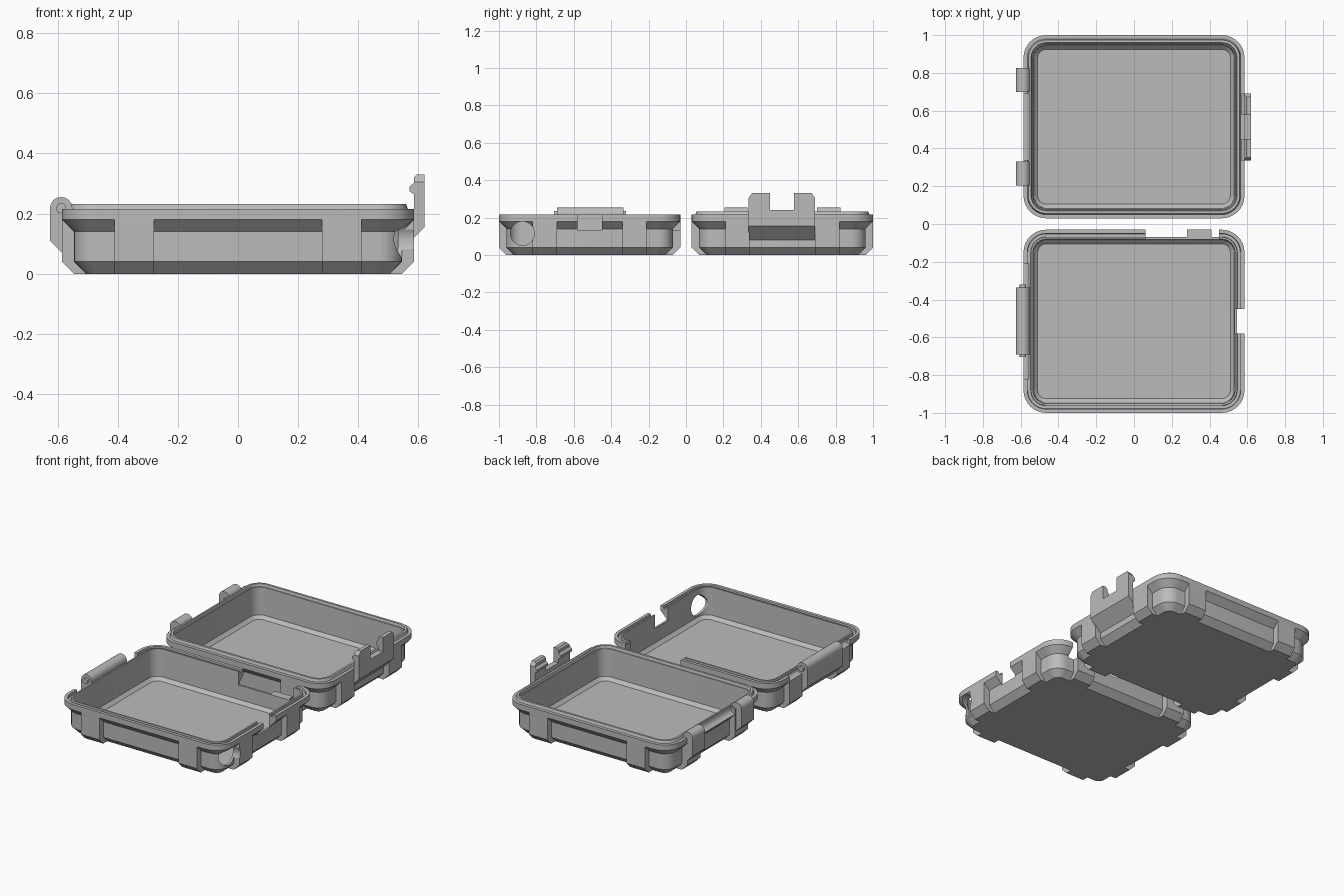
import bpy, bmesh, math

cube = bpy.data.objects.get("Cube")
if cube:
    bpy.data.objects.remove(cube, do_unlink=True)

HX, HY, CORNER, OFFSET = 0.585, 0.485, 0.12, 0.515
HINGE_X, HINGE_Z, HINGE_R = -0.588, 0.218, 0.037

grey = bpy.data.materials.new("plain grey")
grey.use_nodes = True
GREY = (0.5, 0.5, 0.5, 1)
grey.diffuse_color = GREY
grey.node_tree.nodes["Principled BSDF"].inputs["Base Color"].default_value = GREY


def finish(name, bm):
    bmesh.ops.recalc_face_normals(bm, faces=bm.faces)
    mesh = bpy.data.meshes.new(name)
    bm.to_mesh(mesh)
    bm.free()
    mesh.materials.append(grey)
    ob = bpy.data.objects.new(name, mesh)
    bpy.context.collection.objects.link(ob)
    return ob


def add_prism(bm, pts, a, b, place):
    """Sweep a 2D outline from a to b; place maps (p, q, t) to a position."""
    ends = [[bm.verts.new(place(p, q, t)) for p, q in pts] for t in (a, b)]
    n = len(pts)
    for end in ends:
        bm.faces.new(end)
    for i in range(n):
        j = (i + 1) % n
        bm.faces.new((ends[0][i], ends[0][j], ends[1][j], ends[1][i]))


def prism(name, pts, a, b, place):
    bm = bmesh.new()
    add_prism(bm, pts, a, b, place)
    return finish(name, bm)


def along_y(p, q, t):
    return (p, t, q)


def along_x(p, q, t):
    return (t, p, q)


def circle(x, z, r, n=24):
    return [(x + r * math.cos(2 * math.pi * i / n), z + r * math.sin(2 * math.pi * i / n))
            for i in range(n)]


def box(name, x0, x1, y0, y1, z0, z1):
    return prism(name, [(x0, z0), (x1, z0), (x1, z1), (x0, z1)], y0, y1, along_y)


def boolean(obs, cutters, operation="DIFFERENCE"):
    for ob in obs:
        bpy.context.view_layer.objects.active = ob
        for c in cutters:
            mod = ob.modifiers.new("cut", "BOOLEAN")
            mod.object, mod.operation, mod.solver = c, operation, "EXACT"
            bpy.ops.object.modifier_apply(modifier=mod.name)
    for c in cutters:
        bpy.data.objects.remove(c, do_unlink=True)


def smooth(obs):
    bpy.ops.object.select_all(action="DESELECT")
    for ob in obs:
        ob.select_set(True)
        bpy.context.view_layer.objects.active = ob
    bpy.ops.object.shade_smooth_by_angle(angle=math.radians(28))


def ring(bm, inset, z, cy, seg=8):
    """Rounded rectangle of vertices, moved in from the outer edge."""
    hx, hy = HX - inset, HY - inset
    r = max(CORNER - inset, 0.02)
    verts = []
    for k, (sx, sy) in enumerate(((1, 1), (-1, 1), (-1, -1), (1, -1))):
        for i in range(seg + 1):
            a = math.pi / 2 * (k + i / seg)
            verts.append(bm.verts.new((sx * (hx - r) + r * math.cos(a),
                                       cy + sy * (hy - r) + r * math.sin(a), z)))
    return verts


def tray(name, rim, cy):
    profile = [(0.08, 0), (0.04, 0.04), (0.04, 0.14), (0, 0.18), (0, 0.215)]
    profile += rim + [(0.05, 0.215), (0.055, 0.04), (0.075, 0.02)]
    bm = bmesh.new()
    rings = [ring(bm, i, z, cy) for i, z in profile]
    for a, b in zip(rings, rings[1:]):
        for i in range(len(a)):
            j = (i + 1) % len(a)
            bm.faces.new((a[i], a[j], b[j], b[i]))
    bm.faces.new(rings[0])
    bm.faces.new(rings[-1])
    return finish(name, bm)


def ribs(name, cy):
    """Two upright ribs on each of the four sides."""
    pts = [(0.08, 0), (0.04, 0), (0, 0.04), (0, 0.19), (0.045, 0.19), (0.045, 0.05)]
    bm = bmesh.new()
    for s in (-1, 1):
        for m in (-1, 1):
            add_prism(bm, pts, m * 0.28, m * 0.41, lambda p, q, t: (t, cy + s * (HY - p), q))
            add_prism(bm, pts, m * 0.175, m * 0.305, lambda p, q, t: (s * (HX - p), cy + t, q))
    return finish(name, bm)


def hinge_arm(name, y0, y1, foot):
    """Rounded barrel with a sloping bracket below it."""
    arc = [(HINGE_X + HINGE_R * math.cos(math.pi * i / 12),
            HINGE_Z + HINGE_R * math.sin(math.pi * i / 12)) for i in range(13)]
    arc += [(HINGE_X - HINGE_R, 0.11), (foot, 0.11 - (foot - HINGE_X + HINGE_R)),
            (HINGE_X + HINGE_R, 0.1)]
    return prism(name, arc, y0, y1, along_y)


def hinge_cut(y0, y1):
    return prism("hinge_cutter", circle(HINGE_X, HINGE_Z, 0.036), y0, y1, along_y)


# Front tray with a sealing groove
groove = [(0.02, 0.215), (0.022, 0.2), (0.038, 0.2), (0.04, 0.215)]
front = [tray("front_tray", groove, -OFFSET), ribs("front_tray_ribs", -OFFSET)]
boolean(front, [
    box("latch_notch_cutter", 0.5, 0.7, -0.58, -0.45, 0.13, 0.4),
    box("rear_slot_cutter", 0.06, 0.45, -0.11, 0, 0.13, 0.4),
    prism("cord_hole_cutter", circle(-0.875, 0.115, 0.064, 32), 0.44, 0.7, along_x),
    hinge_cut(-0.82, -0.69), hinge_cut(-0.34, -0.21)])

# Rear tray with a raised sealing lip
lip = [(0.02, 0.215), (0.026, 0.232), (0.04, 0.232), (0.044, 0.215)]
rear = [tray("rear_tray", lip, OFFSET), ribs("rear_tray_ribs", OFFSET)]
boolean(rear, [hinge_cut(0.34, 0.69)])

# Hinge: long barrel and pin in front, two knuckles behind
hinge = [hinge_arm("hinge_barrel", -0.69, -0.335, -0.55),
         prism("hinge_pin", circle(HINGE_X, HINGE_Z, 0.017, 16), -0.705, -0.32, along_y),
         hinge_arm("hinge_knuckle_near", 0.205, 0.33, -0.58),
         hinge_arm("hinge_knuckle_far", 0.7, 0.825, -0.58)]

# Latch: hooked plate with a gap between two tabs
hook = [(0.545, 0.08), (0.62, 0.155), (0.62, 0.33), (0.595, 0.33), (0.585, 0.32),
        (0.585, 0.302), (0.57, 0.29), (0.57, 0.275), (0.585, 0.265), (0.585, 0.2), (0.545, 0.2)]
latch = prism("latch", hook, 0.3, 0.73, along_y)
outline = [(0.335, 0), (0.335, 0.305), (0.36, 0.34), (0.45, 0.34), (0.45, 0.24),
           (0.578, 0.24), (0.578, 0.34), (0.665, 0.34), (0.69, 0.305), (0.69, 0)]
boolean([latch], [prism("latch_outline", outline, 0.4, 0.8, along_x)], "INTERSECT")

smooth(front + rear + hinge + [latch])
